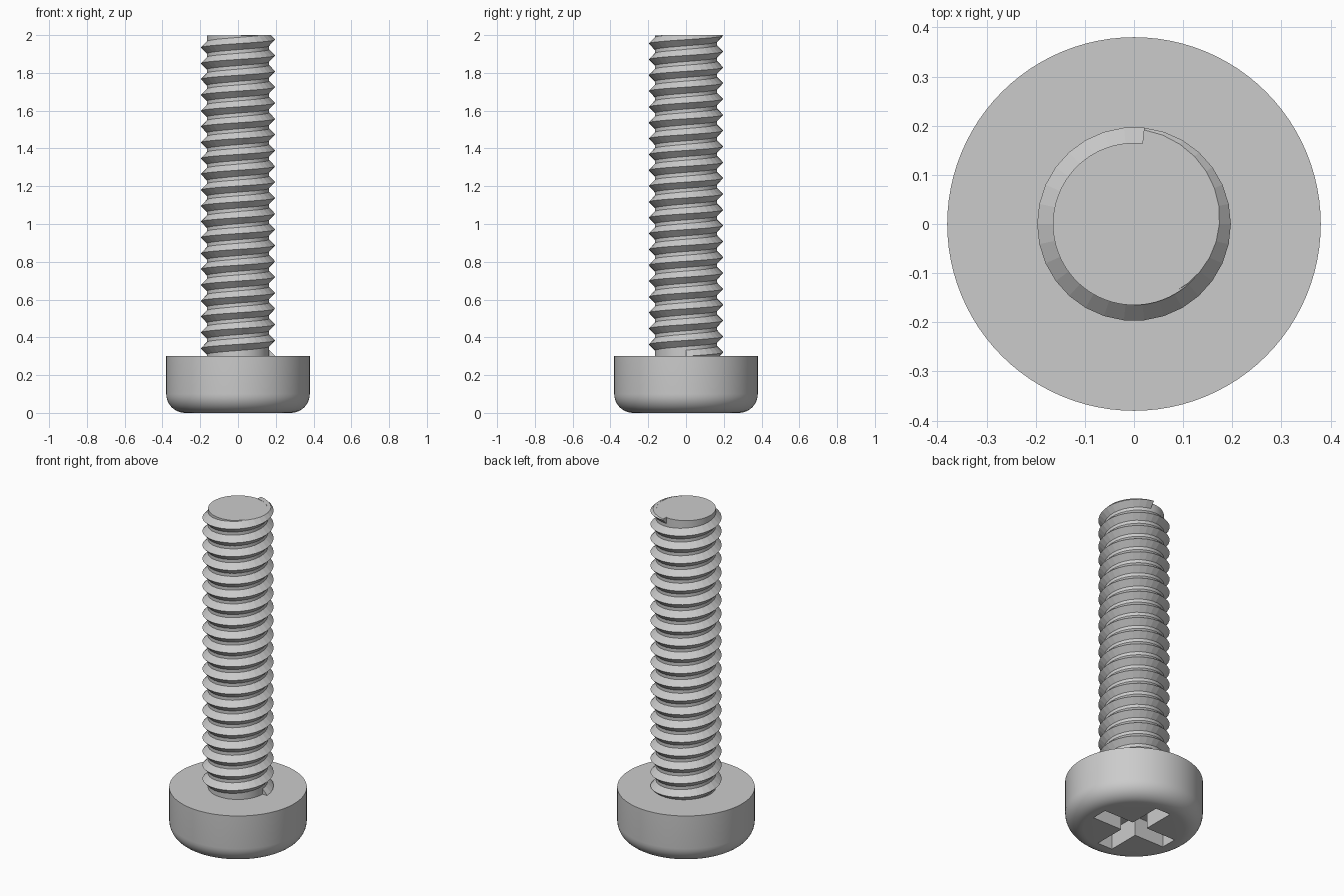
import bpy, bmesh
from math import sin, cos, pi
from mathutils import Vector

cube = bpy.data.objects.get("Cube")
if cube:
    bpy.data.objects.remove(cube, do_unlink=True)

steel = bpy.data.materials.new("steel_grey")
steel.use_nodes = True
GREY = (0.6, 0.6, 0.6, 1)
steel.diffuse_color = GREY
steel.node_tree.nodes["Principled BSDF"].inputs["Base Color"].default_value = GREY

HEAD_R, HEAD_H, FILLET = 0.38, 0.30, 0.10
SHAFT_R, TOP = 0.165, 2.0
CREST_R, HALF, PITCH = 0.197, 0.036, 0.0838
SEGS = 30                       # thread steps per turn
STEPS = 20 * SEGS + 7


def add_object(name, bm):
    bmesh.ops.recalc_face_normals(bm, faces=bm.faces)
    mesh = bpy.data.meshes.new(name)
    bm.to_mesh(mesh)
    bm.free()
    mesh.materials.append(steel)
    obj = bpy.data.objects.new(name, mesh)
    bpy.context.collection.objects.link(obj)
    return obj


def activate(obj):
    bpy.ops.object.select_all(action='DESELECT')
    obj.select_set(True)
    bpy.context.view_layer.objects.active = obj


def lathe(name, profile, sides=96):
    """Solid of revolution about z from (radius, z) points, capped at both ends."""
    bm = bmesh.new()
    rings = [[bm.verts.new((r * cos(2 * pi * i / sides), r * sin(2 * pi * i / sides), z))
              for i in range(sides)] for r, z in profile]
    for a, b in zip(rings, rings[1:]):
        for i in range(sides):
            j = (i + 1) % sides
            bm.faces.new((a[i], a[j], b[j], b[i]))
    bm.faces.new(rings[0])
    bm.faces.new(rings[-1])
    return add_object(name, bm)


# Head: rounded lower rim, flat upper face
arc = [pi / 2 * i / 10 for i in range(11)]
head = lathe("head", [(HEAD_R - FILLET + FILLET * sin(a), FILLET - FILLET * cos(a))
                      for a in arc] + [(HEAD_R, HEAD_H)])

# Cross recess cut into the underside of the head
LENGTH, WIDTH, DEPTH = 0.50, 0.10, 0.12
for sx, sy in ((LENGTH, WIDTH), (WIDTH, LENGTH)):
    bm = bmesh.new()
    bmesh.ops.create_cube(bm, size=1)
    bmesh.ops.scale(bm, vec=(sx, sy, 2 * DEPTH), verts=bm.verts)
    cutter = add_object("recess_cutter", bm)
    cutter.hide_render = True
    cut = head.modifiers.new("recess", 'BOOLEAN')
    cut.operation = 'DIFFERENCE'
    cut.solver = 'EXACT'
    cut.object = cutter
    activate(head)
    bpy.ops.object.modifier_apply(modifier=cut.name)
    bpy.data.objects.remove(cutter, do_unlink=True)

# Shaft
shaft = lathe("shaft", [(SHAFT_R, HEAD_H - 0.02), (SHAFT_R, TOP - 0.001)])

for obj in (head, shaft):
    activate(obj)
    bpy.ops.object.shade_smooth_by_angle(angle=pi / 6)

# Thread: triangular ridge swept along a right-handed helix
bm = bmesh.new()
sections = []
for i in range(STEPS + 1):
    a = 2 * pi * i / SEGS
    z = HEAD_H + PITCH * i / SEGS
    sections.append([bm.verts.new((r * cos(a), r * sin(a), z + dz)) for r, dz in
                     ((SHAFT_R - 0.003, -HALF), (CREST_R, 0), (SHAFT_R - 0.003, HALF))])
for a, b in zip(sections, sections[1:]):
    for k in range(3):
        m = (k + 1) % 3
        bm.faces.new((a[k], b[k], b[m], a[m]))
bm.faces.new(sections[0])
bm.faces.new(sections[-1])

# Trim the thread level with the shaft end
bmesh.ops.bisect_plane(bm, geom=bm.verts[:] + bm.edges[:] + bm.faces[:],
                       plane_co=Vector((0, 0, TOP)), plane_no=Vector((0, 0, 1)),
                       clear_outer=True)
bmesh.ops.holes_fill(bm, edges=[e for e in bm.edges if e.is_boundary], sides=0)
add_object("thread", bm)
